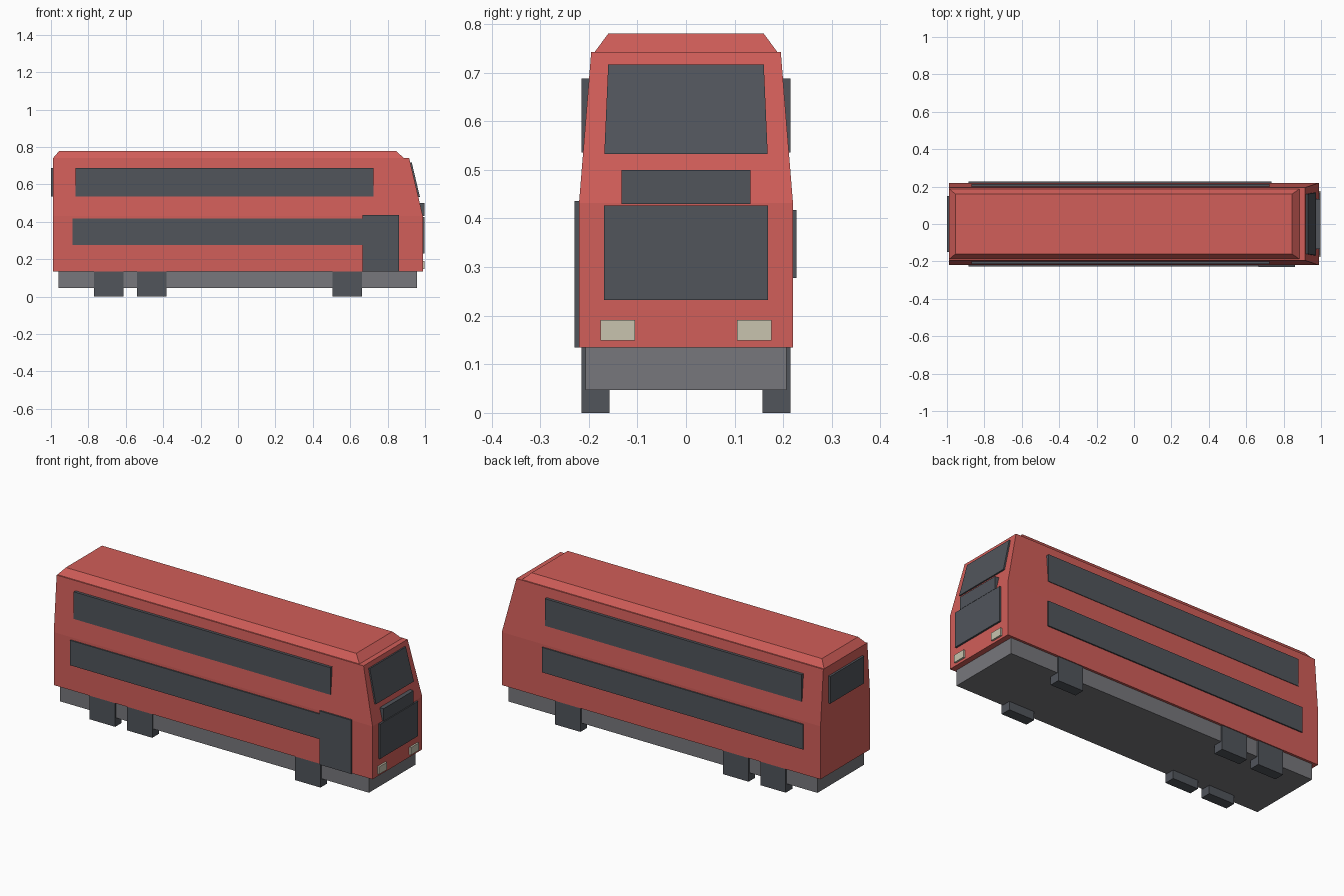
import bpy, bmesh

cube = bpy.data.objects.get("Cube")
if cube:
    bpy.data.objects.remove(cube, do_unlink=True)


def material(name, rgb):
    m = bpy.data.materials.new(name)
    m.use_nodes = True
    m.diffuse_color = (*rgb, 1)
    m.node_tree.nodes["Principled BSDF"].inputs["Base Color"].default_value = (*rgb, 1)
    return m


RED = material("red paint", (0.64, 0.112, 0.1))
GLASS = material("dark glass", (0.082, 0.09, 0.105))
GREY = material("chassis grey", (0.185, 0.185, 0.2))
LAMP = material("lamp cream", (0.58, 0.55, 0.43))


def loft(name, rings, mat):
    """Stack of four-cornered rings, capped at both ends."""
    bm = bmesh.new()
    loops = [[bm.verts.new(p) for p in ring] for ring in rings]
    for a, b in zip(loops, loops[1:]):
        for i in range(4):
            j = (i + 1) % 4
            bm.faces.new((a[i], a[j], b[j], b[i]))
    bm.faces.new(loops[0][::-1])
    bm.faces.new(loops[-1])
    bmesh.ops.recalc_face_normals(bm, faces=bm.faces)
    mesh = bpy.data.meshes.new(name)
    bm.to_mesh(mesh)
    bm.free()
    mesh.materials.append(mat)
    obj = bpy.data.objects.new(name, mesh)
    bpy.context.collection.objects.link(obj)
    return obj


def level(x0, x1, y0, y1, z):
    return [(x0, y0, z), (x1, y0, z), (x1, y1, z), (x0, y1, z)]


def box(name, x, y, z, mat):
    return loft(name, [level(*x, *y, h) for h in z], mat)


# Body shell: straight lower deck, tapering upper deck, bevelled roof
REAR, NOSE = -0.988, 0.988
loft("body", [
    level(REAR, NOSE, -0.22, 0.22, 0.135),
    level(REAR, NOSE, -0.22, 0.22, 0.432),
    level(REAR, 0.915, -0.195, 0.195, 0.742),
    level(REAR, 0.885, -0.188, 0.188, 0.742),
    level(-0.955, 0.845, -0.16, 0.16, 0.78),
], RED)

# Chassis
box("chassis", (-0.96, 0.957), (-0.207, 0.207), (0.047, 0.14), GREY)

# Wheels and side windows on both sides
for side, s in (("left", 1), ("right", -1)):
    for label, x in (("rear", -0.69), ("middle", -0.46), ("front", 0.583)):
        box(f"{label}_wheel_{side}", (x - 0.079, x + 0.079),
            sorted((s * 0.157, s * 0.215)), (0, 0.14), GLASS)
    box(f"upper_windows_{side}", (-0.868, 0.724),
        sorted((s * 0.19, s * 0.215)), (0.536, 0.688), GLASS)
    box(f"lower_windows_{side}", (-0.884, 0.735),
        sorted((s * 0.21, s * 0.227)), (0.277, 0.417), GLASS)
    box(f"headlight_{side}", (0.97, 0.998),
        sorted((s * 0.105, s * 0.176)), (0.149, 0.191), LAMP)

# Passenger door
box("door", (0.665, 0.862), (-0.229, -0.2), (0.135, 0.436), GLASS)

# Nose and tail glazing
box("lower_windscreen", (0.97, 0.998), (-0.169, 0.169), (0.232, 0.427), GLASS)
box("destination_panel", (0.95, 0.996), (-0.133, 0.133), (0.43, 0.5), GLASS)
loft("upper_windscreen", [
    level(0.95, 0.973, -0.168, 0.168, 0.532),
    level(0.905, 0.929, -0.16, 0.16, 0.717),
], GLASS)
box("rear_window", (-1.0, -0.97), (-0.15, 0.15), (0.536, 0.688), GLASS)
